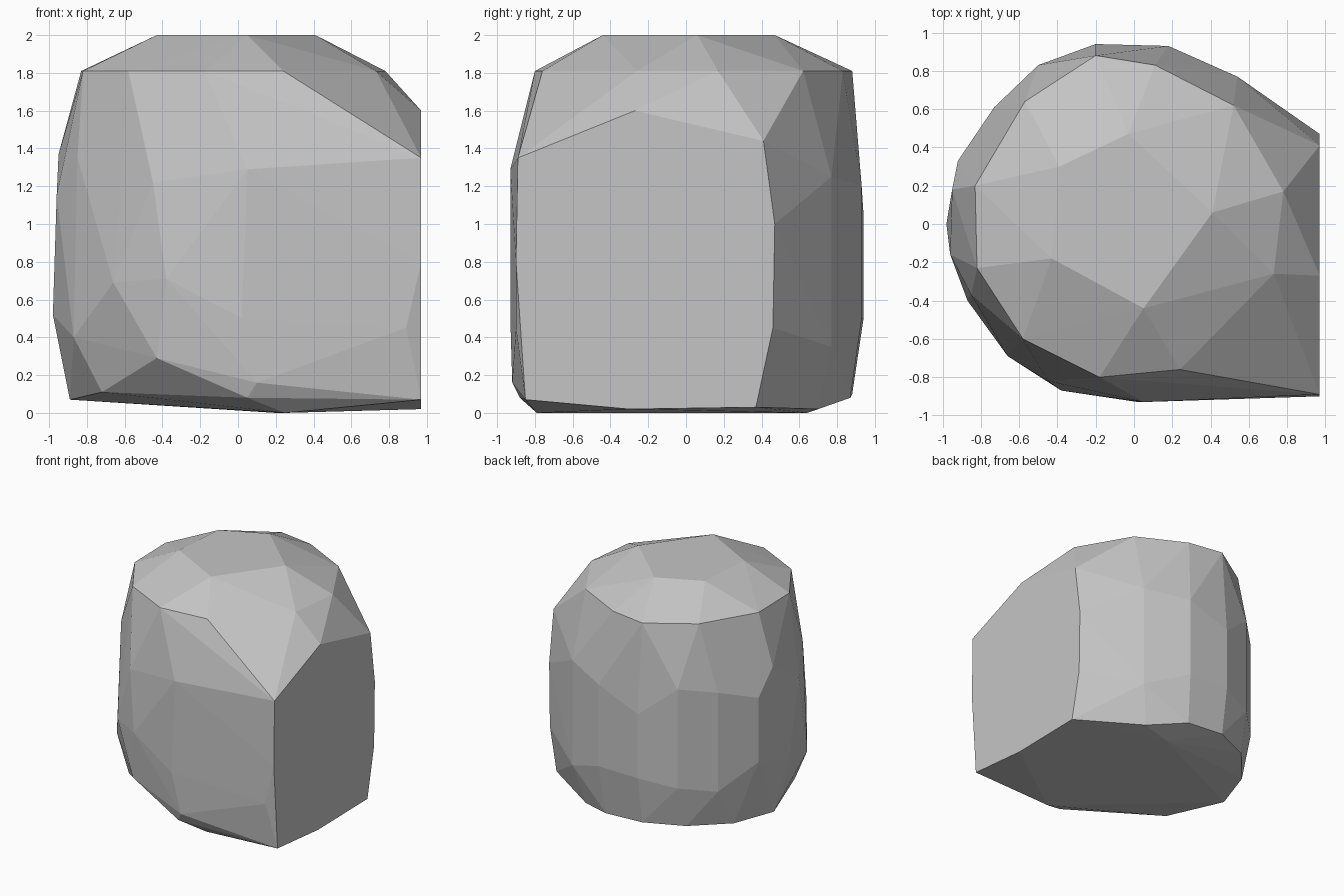
import bpy
import bmesh
import math

# Remove the default cube only
default_cube = bpy.data.objects.get("Cube")
if default_cube is not None:
    bpy.data.objects.remove(default_cube, do_unlink=True)

UNIT = 0.01  # outline measurements are in hundredths


def make_material(name, colour):
    material = bpy.data.materials.new(name)
    material.use_nodes = True
    material.diffuse_color = colour
    shader = next(node for node in material.node_tree.nodes
                  if node.type == "BSDF_PRINCIPLED")
    shader.inputs["Base Color"].default_value = colour
    shader.inputs["Roughness"].default_value = 0.9
    return material


def level_ring(outline, height):
    """Corners of a level facet."""
    return [(x, y, height) for x, y in outline]


def upright_ring(outline, distance):
    """Corners of an upright facet facing sideways."""
    return [(distance, y, z) for y, z in outline]


def edge_columns(columns):
    """Each upright edge gives a lower and an upper corner."""
    return [(x, y, z) for x, y, low, high in columns for z in (low, high)]


def chiselled_stone(name, corners, material):
    """Wrap the corners in a convex skin with flat facets."""
    bm = bmesh.new()
    for corner in corners:
        bm.verts.new([value * UNIT for value in corner])
    bmesh.ops.convex_hull(bm, input=bm.verts[:])
    loose = [vert for vert in bm.verts if not vert.link_faces]
    bmesh.ops.delete(bm, geom=loose, context="VERTS")
    # Join the nearly coplanar triangles into clean facets
    bmesh.ops.dissolve_limit(bm, angle_limit=math.radians(1),
                             verts=bm.verts[:], edges=bm.edges[:])
    bmesh.ops.recalc_face_normals(bm, faces=bm.faces[:])
    for face in bm.faces:
        face.smooth = False
    mesh = bpy.data.meshes.new(name)
    bm.to_mesh(mesh)
    bm.free()
    mesh.materials.append(material)
    stone = bpy.data.objects.new(name, mesh)
    bpy.context.collection.objects.link(stone)
    return stone


# Flat crown and the sloping shoulder around it
crown = level_ring([(-43, -18), (5, -44), (41, 6), (-3, 47), (-39, 30)], 200)
shoulder = level_ring([(-83, 20), (-82, -23), (-58, -60), (-18, -80),
                       (24, -76), (73, -26), (78, 17), (52, 62),
                       (11, 83), (-20, 88), (-57, 64)], 181)

# Broad split face on one side
split_face = upright_ring([(-89, 135), (-27, 160), (41, 144), (47, 100),
                           (46, 45), (37, 3), (-30, 2), (-85, 7),
                           (-90, 80)], 97)

# Rounded back and far side
back = edge_columns([(54, 77, 35, 125), (18, 93, 50, 120),
                     (-20, 94, 50, 105), (-50, 83, 45, 130),
                     (-73, 61, 40, 125), (-92, 33, 60, 115)])
far_side = [(-95, 18, 137), (-96, -16, 115), (-98, 0, 52)]

# Faceted front
front = [(5, -93, 129), (2, -93, 50), (-38, -87, 71), (-45, -82, 122),
         (-66, -69, 69), (-85, -37, 135), (-87, -40, 40),
         (-43, -81, 29), (10, -92, 16), (89, -90, 45)]

# Slightly tilted underside
underside = [(25, -79, 0), (20, 64, 0), (46, 70, 2), (15, 87, 8),
             (-20, 88, 10), (-52, 74, 10), (-77, 45, 8), (-89, 8, 7),
             (-72, -45, 11), (5, -88, 8)]

grey_stone = make_material("grey stone", (0.56, 0.56, 0.56, 1.0))
chiselled_stone("boulder",
                crown + shoulder + split_face + back + far_side
                + front + underside,
                grey_stone)
